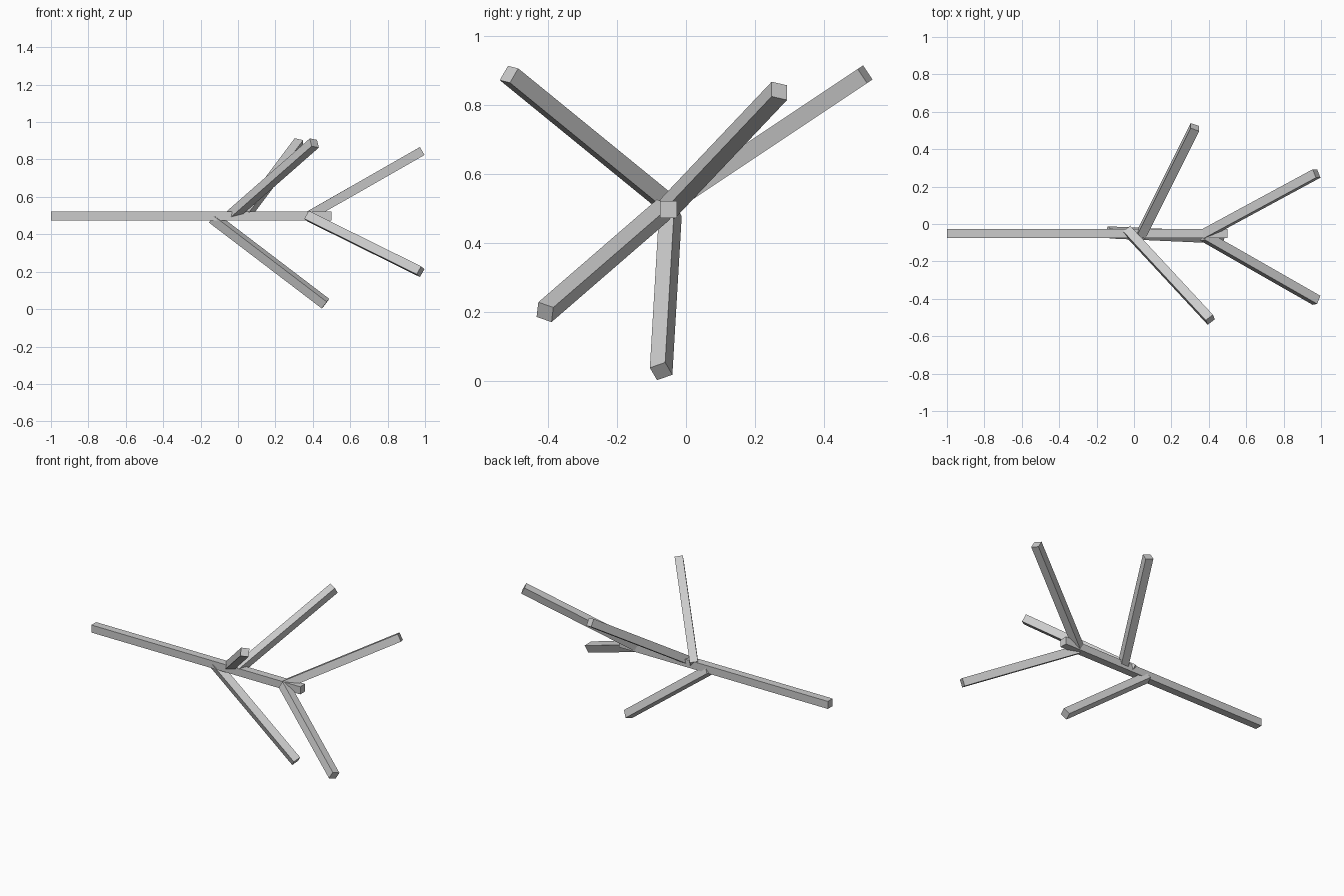
import bpy
from mathutils import Vector, Matrix

if "Cube" in bpy.data.objects:
    bpy.data.objects.remove(bpy.data.objects["Cube"])

THICK = 0.049


def beam(name, start, end, up):
    """Square bar from start to end; up sets its roll."""
    a, b = Vector(start), Vector(end)
    d = (b - a).normalized()
    side = Vector(up).cross(d).normalized()
    top = d.cross(side)
    rot = Matrix((d, side, top)).transposed().to_4x4()
    scale = Matrix.Diagonal(((b - a).length, THICK, THICK, 1))
    bpy.ops.mesh.primitive_cube_add(size=1)
    ob = bpy.context.object
    ob.name = name
    ob.data.transform(Matrix.Translation((a + b) / 2) @ rot @ scale)
    return ob


# Main stem
beam("stem", (-1, -0.051, 0.497), (0.5, -0.051, 0.497), (0, 0, 1))

# Branches: start on the stem, tip, roll direction
branches = {
    "upper_tip_branch": ((0.375, -0.055, 0.497), (0.976, 0.270, 0.840), (-0.49, 0, 0.87)),
    "lower_tip_branch": ((0.375, -0.065, 0.497), (0.976, -0.408, 0.200), (0.45, 0.13, 0.89)),
    "back_branch": ((0.038, -0.057, 0.505), (0.326, 0.518, 0.888), (0, -0.54, 0.82)),
    "front_branch": ((-0.034, -0.036, 0.500), (0.408, -0.512, 0.888), (-0.19, 0.44, 0.76)),
    "bottom_branch": ((-0.135, -0.045, 0.488), (0.468, -0.072, 0.029), (0.53, -0.42, 0.72)),
}
for name, (start, end, up) in branches.items():
    beam(name, start, end, up)
